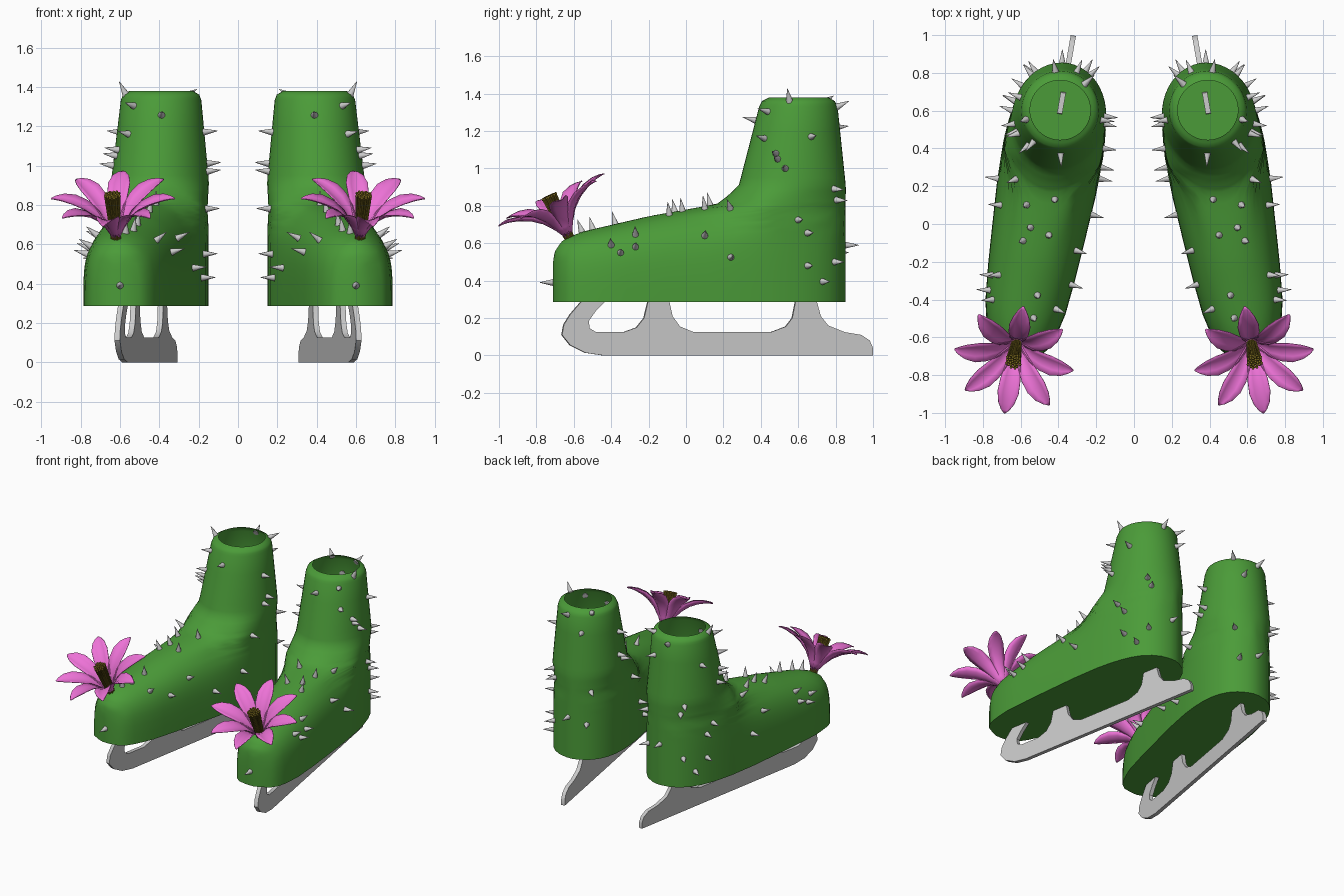
import bpy, bmesh, math
from mathutils import Matrix, Vector
from mathutils.bvhtree import BVHTree

if "Cube" in bpy.data.objects:
    bpy.data.objects.remove(bpy.data.objects["Cube"])

# one skate is built along y, turned outward, then mirrored across x = 0
PLACE = Matrix.Translation((0.497, 0, 0)) @ Matrix.Rotation(math.radians(10), 4, 'Z')


def material(name, rgb):
    m = bpy.data.materials.new(name)
    m.diffuse_color = (*rgb, 1)
    m.use_nodes = True
    m.node_tree.nodes["Principled BSDF"].inputs["Base Color"].default_value = m.diffuse_color
    return m


def finish(bm, name, mat=None, angle=40, place=PLACE, thick=0):
    me = bpy.data.meshes.new(name)
    bm.transform(place)
    bm.to_mesh(me)
    bm.free()
    me.shade_smooth()
    me.set_sharp_from_angle(angle=math.radians(angle))
    if mat:
        me.materials.append(mat)
    ob = bpy.data.objects.new(name, me)
    bpy.context.collection.objects.link(ob)
    if thick:
        s = ob.modifiers.new("thickness", 'SOLIDIFY')
        s.thickness = thick
        s.offset = 0
    mir = ob.modifiers.new("pair", 'MIRROR')
    mir.use_mirror_merge = False
    mir.use_clip = False
    return ob


def lerp(table, x):
    if x <= table[0][0]:
        return table[0][1]
    for (a, u), (b, v) in zip(table, table[1:]):
        if x <= b:
            return u + (v - u) * (x - a) / (b - a)
    return table[-1][1]


green = material("cactus_green", (0.07, 0.33, 0.04))
pink = material("petal_pink", (0.85, 0.17, 0.68))
olive = material("stamen_yellow", (0.22, 0.16, 0.015))

# boot: horizontal rings, from profile tables over z and a plan outline over y
SOLE = 0.285
front = [(0.5, -0.722), (0.56, -0.71), (0.61, -0.675), (0.64, -0.62), (0.665, -0.55),
         (0.745, -0.2), (0.81, 0.17), (0.85, 0.225), (0.91, 0.29), (1.33, 0.40),
         (1.36, 0.415), (1.38, 0.455)]
back = [(0.9, 0.865), (1.33, 0.82), (1.36, 0.805), (1.38, 0.77)]
shaft = [(0.7, 0.26), (0.9, 0.25), (1.33, 0.205), (1.36, 0.195), (1.38, 0.16)]
plan = [(-0.722, 0), (-0.705, 0.10), (-0.66, 0.15), (-0.58, 0.185), (-0.45, 0.215),
        (-0.25, 0.235), (0, 0.252), (0.2, 0.265), (0.4, 0.268), (0.55, 0.258), (0.66, 0.235),
        (0.74, 0.2), (0.8, 0.155), (0.84, 0.10), (0.855, 0.06), (0.865, 0)]
height = [(y, z) for z, y in front]


def half_width(y, z, s):
    t = min(1, (z - SOLE) / (lerp(height, y) - SOLE))
    foot = lerp(plan, y) * math.sqrt(max(0, 1 - t ** 4))
    tube = lerp(shaft, z) * math.sqrt(max(0, 1 - (2 * s - 1) ** 2))
    b = min(1, max(0, (z - 0.7) / 0.25))
    b = b * b * (3 - 2 * b)
    return foot * (1 - b) + tube * b


levels = [SOLE, 0.35, 0.42, 0.47] + [0.5 + 0.0125 * i for i in range(30)]
levels += [0.88, 0.91, 0.95, 1.0, 1.1, 1.2, 1.33, 1.345, 1.36, 1.372, 1.38]
bm = bmesh.new()
rings = []
N = 22
for z in levels:
    y0, y1 = lerp(front, z), lerp(back, z)
    right, left = [], []
    for i in range(N + 1):
        s = (1 - math.cos(math.pi * i / N)) / 2
        y = y0 + (y1 - y0) * s
        w = 0 if i in (0, N) else half_width(y, z, s)
        right.append(bm.verts.new((w, y, z)))
        if 0 < i < N:
            left.append(bm.verts.new((-w, y, z)))
    rings.append(right + left[::-1])
for a, b in zip(rings, rings[1:]):
    for i in range(len(a)):
        j = (i + 1) % len(a)
        bm.faces.new((a[i], a[j], b[j], b[i]))
bm.faces.new(rings[0][::-1])
boot = finish(bm, "boot", green, 50)

# blade: side profile extruded across its thickness
profile = [(-0.45, 0), (-0.55, 0.015), (-0.63, 0.055), (-0.675, 0.11), (-0.665, 0.165),
           (-0.63, 0.22), (-0.56, 0.30), (-0.43, 0.30), (-0.49, 0.24), (-0.53, 0.185),
           (-0.525, 0.145), (-0.49, 0.125), (-0.34, 0.125), (-0.27, 0.15), (-0.23, 0.20),
           (-0.205, 0.30), (-0.095, 0.30), (-0.075, 0.21), (-0.035, 0.155), (0.04, 0.125),
           (0.46, 0.125), (0.54, 0.155), (0.575, 0.20), (0.595, 0.30), (0.705, 0.30),
           (0.73, 0.21), (0.77, 0.16), (0.86, 0.125), (0.95, 0.11), (0.995, 0.08),
           (1.013, 0.04), (1.013, 0)]
bm = bmesh.new()
f = bm.faces.new([bm.verts.new((-0.014, y, z)) for y, z in profile])
ext = bmesh.ops.extrude_face_region(bm, geom=[f])
bmesh.ops.translate(bm, vec=(0.028, 0, 0),
                    verts=[v for v in ext["geom"] if isinstance(v, bmesh.types.BMVert)])
bmesh.ops.recalc_face_normals(bm, faces=bm.faces)
finish(bm, "skate_blade", None, 35)

# spines: cones set on the boot surface along its normals
me = boot.data
tree = BVHTree.FromPolygons([v.co for v in me.vertices], [p.vertices for p in me.polygons])
outer = [(-0.40, 0.59), (-0.35, 0.55), (-0.27, 0.58), (-0.27, 0.645), (0.1, 0.64), (0.24, 0.525),
         (0.6, 0.725), (0.65, 0.655), (0.65, 0.48), (0.73, 0.395), (0.42, 1.16), (0.48, 1.08),
         (0.49, 1.05), (0.53, 1.0), (0.67, 1.17)]
inner = [(0.57, 1.01), (0.55, 1.17), (0.53, 0.97), (0.4, 0.78), (0.3, 0.55), (0.24, 0.43),
         (-0.14, 0.63), (-0.32, 0.56), (-0.45, 0.62), (0.05, 0.48)]
around = [(0.58, 0.55, 1.38), (0.24, 0.76, 1.37), (0.52, 0.45, 1.3), (0.39, 0.40, 1.25),
          (0.42, 0.83, 1.34), (0.30, 0.81, 1.22), (0.38, 0.87, 0.59), (0.55, 0.80, 0.89),
          (0.53, 0.82, 0.83), (0.22, 0.80, 0.79), (0.54, 0.80, 0.50), (0.25, 0.82, 0.55),
          (0.60, -0.74, 0.39), (0.57, -0.56, 0.67), (0.53, -0.50, 0.68), (0.51, -0.38, 0.71),
          (0.45, -0.06, 0.77), (0.59, -0.09, 0.76), (0.55, -0.02, 0.78), (0.42, 0.13, 0.80),
          (0.57, 0.10, 0.79), (0.62, 0.24, 0.78)]
hits = [tree.ray_cast(Vector((2, y, z)), Vector((-1, 0, 0))) for y, z in outer]
hits += [tree.ray_cast(Vector((-1, y, z)), Vector((1, 0, 0))) for y, z in inner]
hits += [tree.find_nearest(Vector(p)) for p in around]
bm = bmesh.new()
for loc, nor, _, _ in hits:
    if loc is None:
        continue
    rot = nor.to_track_quat('Z', 'Y').to_matrix().to_4x4()
    bmesh.ops.create_cone(bm, cap_ends=True, segments=10, radius1=0.02, radius2=0.001, depth=0.08,
                          matrix=Matrix.Translation(loc + nor * 0.032) @ rot)
finish(bm, "spines", None, 50, Matrix.Identity(4))

# flower petals: eight curved, cupped strips on a tilted axis
FLOWER = PLACE @ Matrix.Translation((0.012, -0.635, 0.632)) @ Matrix.Rotation(math.radians(26), 4, 'X')
curve = [(0.015, 0, 0.014), (0.05, 0.065, 0.028), (0.095, 0.125, 0.042), (0.15, 0.17, 0.053),
         (0.21, 0.20, 0.056), (0.265, 0.217, 0.042), (0.30, 0.222, 0.022), (0.32, 0.222, 0.004)]
bm = bmesh.new()
for k in range(8):
    turn = Matrix.Rotation(math.tau * k / 8, 3, 'Z')
    rows = [[bm.verts.new(turn @ Vector((w * u, -r + 0.2 * w * u * u, h + 0.3 * w * u * u)))
             for u in (-1, -0.5, 0, 0.5, 1)] for r, h, w in curve]
    for a, b in zip(rows, rows[1:]):
        for i in range(4):
            bm.faces.new((a[i], a[i + 1], b[i + 1], b[i]))
finish(bm, "flower_petals", pink, 50, FLOWER, 0.004)

# stamens: bundle of thin rods
bm = bmesh.new()
for k in range(30):
    r, a = 0.042 * math.sqrt((k + 0.5) / 30), 2.39996 * k
    d = Vector((math.cos(a), math.sin(a), 0)) * r
    top, bot = d + Vector((0, 0, 0.245 - 1.5 * r * r)), d * 0.6
    rot = (top - bot).to_track_quat('Z', 'Y').to_matrix().to_4x4()
    bmesh.ops.create_cone(bm, cap_ends=True, segments=6, radius1=0.005, radius2=0.005,
                          depth=(top - bot).length,
                          matrix=Matrix.Translation((top + bot) / 2) @ rot)
    bmesh.ops.create_icosphere(bm, subdivisions=1, radius=0.008, matrix=Matrix.Translation(top))
finish(bm, "stamens", olive, 50, FLOWER)
